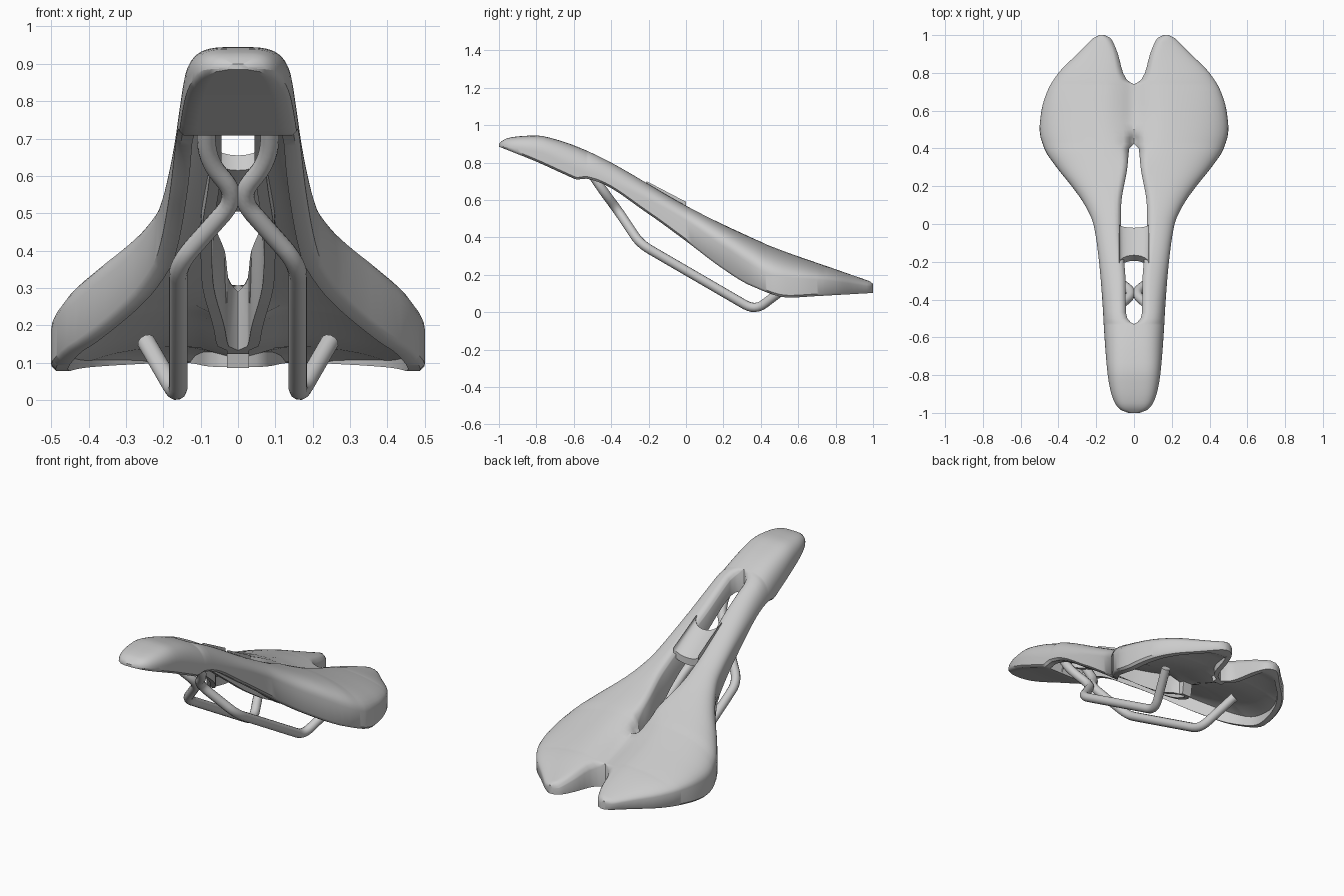
import bpy, bmesh, math
from mathutils import Vector

default_cube = bpy.data.objects.get("Cube")
if default_cube:
    bpy.data.objects.remove(default_cube, do_unlink=True)

# One plain grey for the whole model
grey = bpy.data.materials.new("light_grey")
grey.use_nodes = True
grey.diffuse_color = (0.6, 0.6, 0.6, 1)
grey.node_tree.nodes["Principled BSDF"].inputs["Base Color"].default_value = (0.6, 0.6, 0.6, 1)


def finish(name, bm, sharp_angle):
    """Turn a bmesh into a smooth-shaded object with the grey material."""
    bmesh.ops.recalc_face_normals(bm, faces=bm.faces)
    mesh = bpy.data.meshes.new(name)
    bm.to_mesh(mesh)
    bm.free()
    mesh.materials.append(grey)
    obj = bpy.data.objects.new(name, mesh)
    bpy.context.collection.objects.link(obj)
    bpy.ops.object.select_all(action="DESELECT")
    obj.select_set(True)
    bpy.context.view_layer.objects.active = obj
    bpy.ops.object.shade_smooth_by_angle(angle=math.radians(sharp_angle))


def smooth_profile(table):
    """Return a monotone cubic function through (position, value) pairs."""
    xs, ys = zip(*table)
    steps = [(ys[i + 1] - ys[i]) / (xs[i + 1] - xs[i]) for i in range(len(xs) - 1)]
    slopes = [steps[0]]
    for a, b in zip(steps, steps[1:]):
        slopes.append(2 * a * b / (a + b) if a * b > 0 else 0)
    slopes.append(steps[-1])

    def evaluate(x):
        x = min(max(x, xs[0]), xs[-1])
        i = max(k for k in range(len(steps)) if xs[k] <= x)
        h = xs[i + 1] - xs[i]
        t = (x - xs[i]) / h
        bend = (1 - t) * (slopes[i] - steps[i]) - t * (slopes[i + 1] - steps[i])
        return ys[i] + t * h * steps[i] + t * (1 - t) * h * bend
    return evaluate


# Lengthwise profiles of the saddle, nose to tail
width_table = [(-1, .03), (-.985, .07), (-.95, .1), (-.9, .12), (-.8, .139), (-.6, .156), (-.4, .168),
               (-.2, .185), (0, .215), (.1, .26), (.2, .33), (.3, .41), (.4, .475), (.5, .5),
               (.6, .49), (.7, .46), (.8, .4), (.9, .3), (.95, .25), (.985, .215), (1, .185)]
gap_table = [(-.53, 0), (-.52, .018), (-.5, .035), (-.47, .043), (-.3, .045), (0, .07),
             (.1, .068), (.3, .035), (.4, .025), (.425, 0), (.74, 0), (.75, .02),
             (.765, .04), (.8, .058), (.9, .085), (.95, .105), (.985, .125), (1, .155)]
width = smooth_profile(width_table)
gap = smooth_profile(gap_table)
crown = smooth_profile([(-1, .9), (-.97, .925), (-.9, .94), (-.8, .945), (-.7, .925), (-.5, .85),
                        (0, .57), (.25, .445), (.5, .34), (.75, .25), (1, .16)])
shoulder = smooth_profile([(-1, .888), (-.8, .86), (-.6, .77), (-.2, .6), (0, .49), (.2, .35),
                           (.5, .19), (.75, .17), (1, .135)])
roundness = smooth_profile([(-1, 4), (-.7, 3.6), (-.2, 2.5), (1, 2.5)])
bottom = smooth_profile([(-1, .885), (-.8, .805), (-.62, .724), (-.58, .708), (-.55, .715),
                         (-.48, .7), (-.2, .525), (0, .38), (.2, .23), (.35, .14),
                         (.55, .078), (.7, .086), (1, .103)])
thickness = smooth_profile([(-.57, .08), (0, .1), (.4, .12), (.6, .12), (.9, .075)])
hollow = smooth_profile([(-.58, 0), (-.57, 1), (.9, 1), (.95, 0)])
valley = smooth_profile([(.3, 0), (.6, .04), (.8, .03), (1, 0)])
scoop = smooth_profile([(.34, 0), (.42, .06), (.5, 0)])
wall_drop = smooth_profile([(-.57, 1), (.45, 1), (.46, 0), (.7, 0), (.71, 1)])


def top_height(x, y):
    inner, outer = gap(y), width(y)
    f = min(max((x - inner) / (outer - inner), 0), 1)
    z = shoulder(y) + (crown(y) - shoulder(y)) * math.sqrt(1 - f ** roundness(y))
    z -= valley(y) * math.exp(-(x / .08) ** 2) + scoop(y) * math.exp(-(x / .03) ** 2)
    edge = max(0, 1 - (x - inner) / .03)
    return z - .025 * min(1, inner / .03) * edge ** 2


def cross_section(y):
    """Closed outline of one half: padded top, skirt, hollow underside, gap wall."""
    inner, outer, base = gap(y), width(y), bottom(y)
    span = outer - inner
    fractions = [0, .02, .045, .075] + [math.sin(math.pi / 2 * i / 14) for i in range(1, 15)]
    points = [(inner + span * f, top_height(inner + span * f, y)) for f in fractions]
    bevel = min(.012, span * .2)
    points += [(outer, base + bevel), (outer - bevel, base)]
    rim = min(.045, span * .35)
    wall = min(.03, span * .3)
    left, right = inner + wall, outer - rim
    points.append((right, base))

    def ceiling(x):
        return base + hollow(y) * max(0, top_height(x, y) - thickness(y) - base)
    for i in range(7):
        x = right + (left - right) * i / 6
        points.append((x, ceiling(x)))
    lip = .025 if y < .5 else 0
    low = ceiling(left) + wall_drop(y) * (min(base + lip, ceiling(left)) - ceiling(left))
    points += [(left, low), (inner, low)]
    return [Vector((x, y, z)) for x, z in points]


# Saddle shell: loft one half, then mirror it
stations = [i / 30 for i in range(-30, 31)] + [-.58, -.57, .45, .46, .71]
stations += [y for y, value in width_table + gap_table]
stations = sorted(set(stations))
stations = [y for i, y in enumerate(stations) if i == 0 or y - stations[i - 1] > .002]
bm = bmesh.new()
rings = [[bm.verts.new(p) for p in cross_section(y)] for y in stations]
for a, b in zip(rings, rings[1:]):
    for i in range(len(a)):
        j = (i + 1) % len(a)
        bm.faces.new((a[i], a[j], b[j], b[i]))
bm.faces.new(rings[0])
bm.faces.new(rings[-1])
hidden = [f for f in bm.faces if all(abs(v.co.x) < .0001 for v in f.verts)]
bmesh.ops.delete(bm, geom=hidden, context="FACES")
bmesh.ops.mirror(bm, geom=bm.verts[:] + bm.edges[:] + bm.faces[:], axis="X", merge_dist=.0002)
bmesh.ops.remove_doubles(bm, verts=bm.verts, dist=.0001)
finish("saddle_shell", bm, 42)

# Concave bridge across the central gap, with curved front and back edges
bm = bmesh.new()
rows = []
for y, height, bow, lean in ((-.21, .7, .045, -.03), (0, .59, -.02, 0)):
    arc = [math.pi * i / 12 for i in range(13)]
    upper = [(-.08 * math.cos(a), y + bow * math.sin(a), height - .045 * math.sin(a)) for a in arc]
    lower = [(px, py + lean, pz - .04) for px, py, pz in reversed(upper)]
    rows.append([bm.verts.new(p) for p in upper + lower])
for i in range(len(rows[0])):
    j = (i + 1) % len(rows[0])
    bm.faces.new((rows[0][i], rows[0][j], rows[1][j], rows[1][i]))
for row in rows:
    for i in range(12):
        bm.faces.new((row[i], row[i + 1], row[-2 - i], row[-1 - i]))
finish("gap_bridge", bm, 40)


def rounded_path(corners, radius):
    """Replace every inner corner with a short curved bend."""
    path = [corners[0]]
    for before, corner, after in zip(corners, corners[1:], corners[2:]):
        start = corner + (before - corner).normalized() * radius
        end = corner + (after - corner).normalized() * radius
        for i in range(7):
            t = i / 6
            path.append(start.lerp(corner, t).lerp(corner.lerp(end, t), t))
    return path + [corners[-1]]


# Two bent rails that meet under the nose
for side, name in ((1, "left_rail"), (-1, "right_rail")):
    corners = [(.085, -.53, .78), (.085, -.44, .645), (0, -.365, .545), (.16, -.245, .365),
               (.16, .37, .008), (.245, .565, .155)]
    path = rounded_path([Vector((side * x, y, z)) for x, y, z in corners], .065)
    curve = bpy.data.curves.new(name, "CURVE")
    curve.dimensions = "3D"
    curve.bevel_depth = .025
    curve.bevel_resolution = 4
    curve.use_fill_caps = True
    spline = curve.splines.new("POLY")
    spline.points.add(len(path) - 1)
    for point, position in zip(spline.points, path):
        point.co = (*position, 1)
    spline.use_smooth = True
    curve.materials.append(grey)
    bpy.context.collection.objects.link(bpy.data.objects.new(name, curve))
